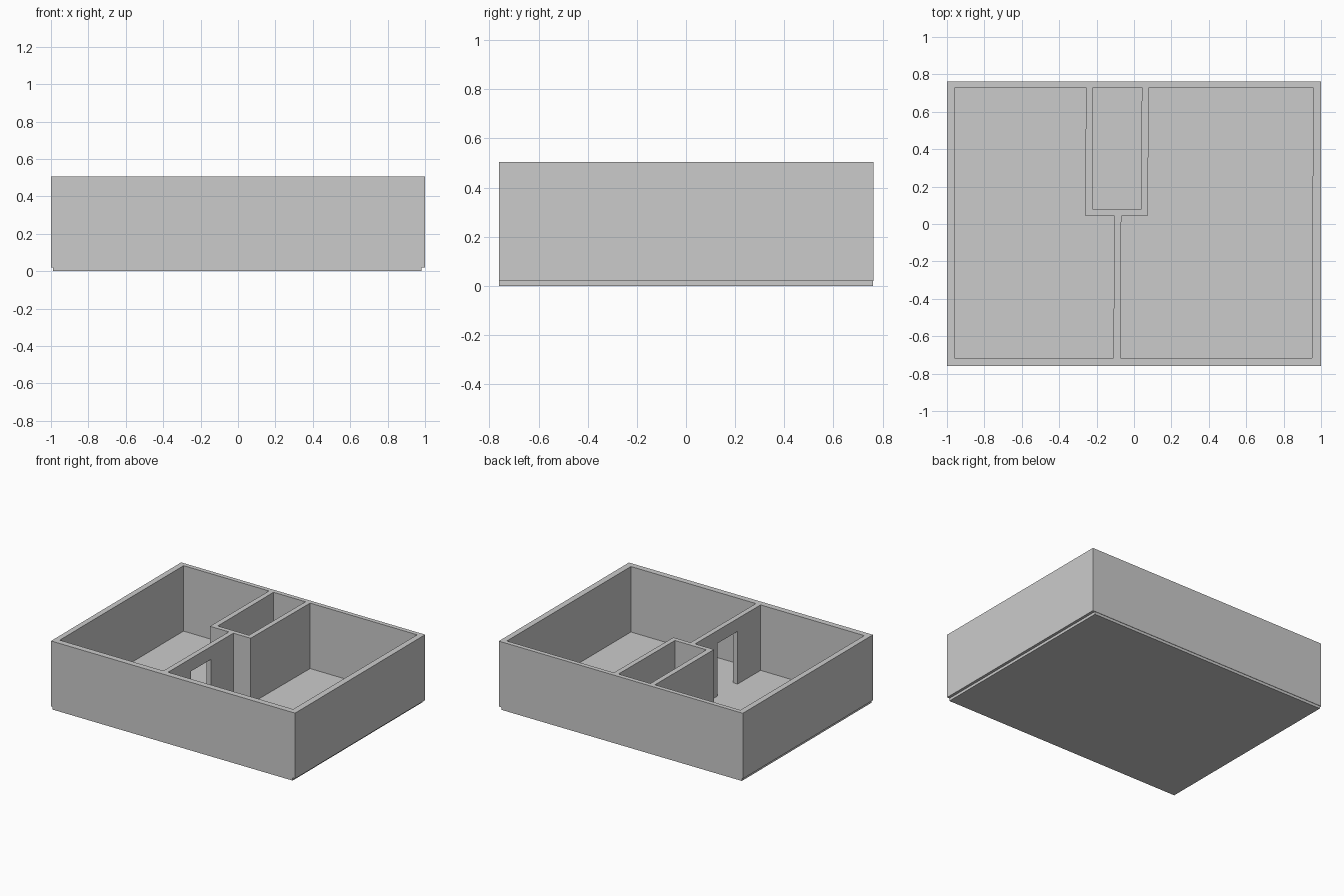
import bpy, bmesh

if "Cube" in bpy.data.objects:
    bpy.data.objects.remove(bpy.data.objects["Cube"])


def prism(name, outline, z0, z1):
    """Extrude a plan outline (counter-clockwise) from z0 to z1."""
    bm = bmesh.new()
    face = bm.faces.new([bm.verts.new((x, y, z0)) for x, y in outline])
    ext = bmesh.ops.extrude_face_region(bm, geom=[face], use_keep_orig=True)
    for v in ext["geom"]:
        if isinstance(v, bmesh.types.BMVert):
            v.co.z = z1
    bmesh.ops.recalc_face_normals(bm, faces=bm.faces[:])
    mesh = bpy.data.meshes.new(name)
    bm.to_mesh(mesh)
    bm.free()
    obj = bpy.data.objects.new(name, mesh)
    bpy.context.collection.objects.link(obj)
    return obj


def rect(x0, x1, y0, y1):
    return [(x0, y0), (x1, y0), (x1, y1), (x0, y1)]


def cut(target, name, outline, z0, z1):
    """Subtract a prism from the target and remove the cutter."""
    cutter = prism(name, outline, z0, z1)
    cutter.hide_render = True
    mod = target.modifiers.new(name, 'BOOLEAN')
    mod.operation = 'DIFFERENCE'
    mod.solver = 'EXACT'
    mod.object = cutter
    bpy.context.view_layer.objects.active = target
    bpy.ops.object.modifier_apply(modifier=mod.name)
    bpy.data.objects.remove(cutter)


FLOOR, TOP, DOOR_TOP = 0.02, 0.505, 0.41

# Thin floor slab, slightly narrower than the walls
prism("floor_slab", rect(-0.99, 0.98, -0.76, 0.76), 0, FLOOR)

# Wall block hollowed out by the three rooms
walls = prism("walls", rect(-1, 1, -0.76, 0.763), FLOOR, TOP)
rooms = {
    "left_room": [(-0.96, -0.716), (-0.11, -0.716), (-0.105, 0.043),
                  (-0.26, 0.043), (-0.257, 0.73), (-0.957, 0.73)],
    "right_room": [(-0.072, -0.716), (0.953, -0.716), (0.957, 0.73),
                   (0.08, 0.73), (0.073, 0.043), (-0.068, 0.043)],
    "small_room": [(-0.22, 0.077), (0.037, 0.077), (0.042, 0.73), (-0.22, 0.73)],
}
for name, outline in rooms.items():
    cut(walls, name, outline, -0.1, 0.7)

# Doorway through the centre partition
cut(walls, "doorway", rect(-0.2, 0.02, -0.45, -0.216), -0.1, DOOR_TOP)
